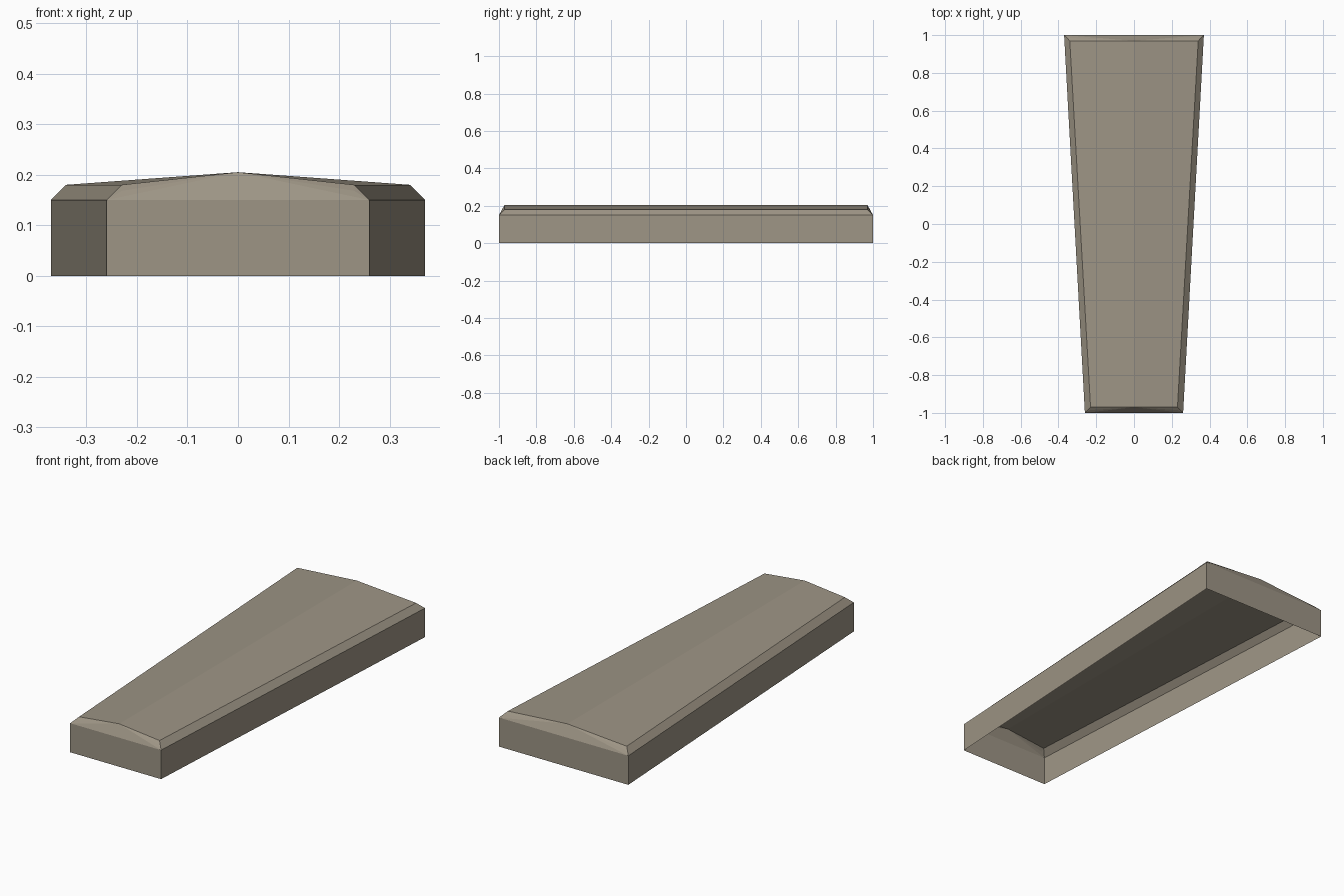
import bpy, bmesh

if "Cube" in bpy.data.objects:
    bpy.data.objects.remove(bpy.data.objects["Cube"])

# One weathered stone colour
stone = bpy.data.materials.new("weathered_stone")
stone.diffuse_color = (0.34, 0.30, 0.235, 1)
stone.use_nodes = True
stone.node_tree.nodes["Principled BSDF"].inputs["Base Color"].default_value = stone.diffuse_color

bm = bmesh.new()
BEVEL, WALL_Z, EDGE_Z, RIDGE_Z = 0.03, 0.15, 0.18, 0.205


def end_profile(half_w, s):
    """Right-hand points of one end (s = -1 front, 1 back) plus the ridge tip."""
    inner = half_w - BEVEL
    pts = {
        "foot": (half_w, s, 0),
        "wall": (half_w, s, WALL_Z),
        "notch": (inner, s * 0.985, 0.168),
        "edge": (inner, s * (1 - BEVEL), EDGE_Z),
    }
    right = {k: bm.verts.new(p) for k, p in pts.items()}
    left = {k: bm.verts.new((-p[0], p[1], p[2])) for k, p in pts.items()}
    ridge = bm.verts.new((0, s * (1 - BEVEL), RIDGE_Z))
    return right, left, ridge


front = end_profile(0.26, -1)
back = end_profile(0.37, 1)

# Long sides: wall, bevel and roof slope, mirrored left and right
for i, flip in ((0, False), (1, True)):
    f, b = front[i], back[i]
    faces = [
        (f["foot"], b["foot"], b["wall"], f["wall"]),
        (f["wall"], b["wall"], b["edge"], f["edge"]),
        (f["edge"], b["edge"], back[2], front[2]),
    ]
    for loop in faces:
        bm.faces.new(loop[::-1] if flip else loop)

# Ends: upright wall, sloping gable and small corner chips
for (r, l, ridge), flip in ((front, False), (back, True)):
    faces = [
        (l["foot"], r["foot"], r["wall"], l["wall"]),
        (l["wall"], r["wall"], ridge),
        (r["wall"], r["notch"], ridge),
        (r["notch"], r["edge"], ridge),
        (l["notch"], l["wall"], ridge),
        (l["edge"], l["notch"], ridge),
        (r["wall"], r["edge"], r["notch"]),
        (l["wall"], l["notch"], l["edge"]),
    ]
    for loop in faces:
        bm.faces.new(loop[::-1] if flip else loop)

# Open-bottomed lid shell
mesh = bpy.data.meshes.new("tapered_lid")
bm.to_mesh(mesh)
bm.free()
mesh.materials.append(stone)
lid = bpy.data.objects.new("tapered_lid", mesh)
bpy.context.collection.objects.link(lid)
